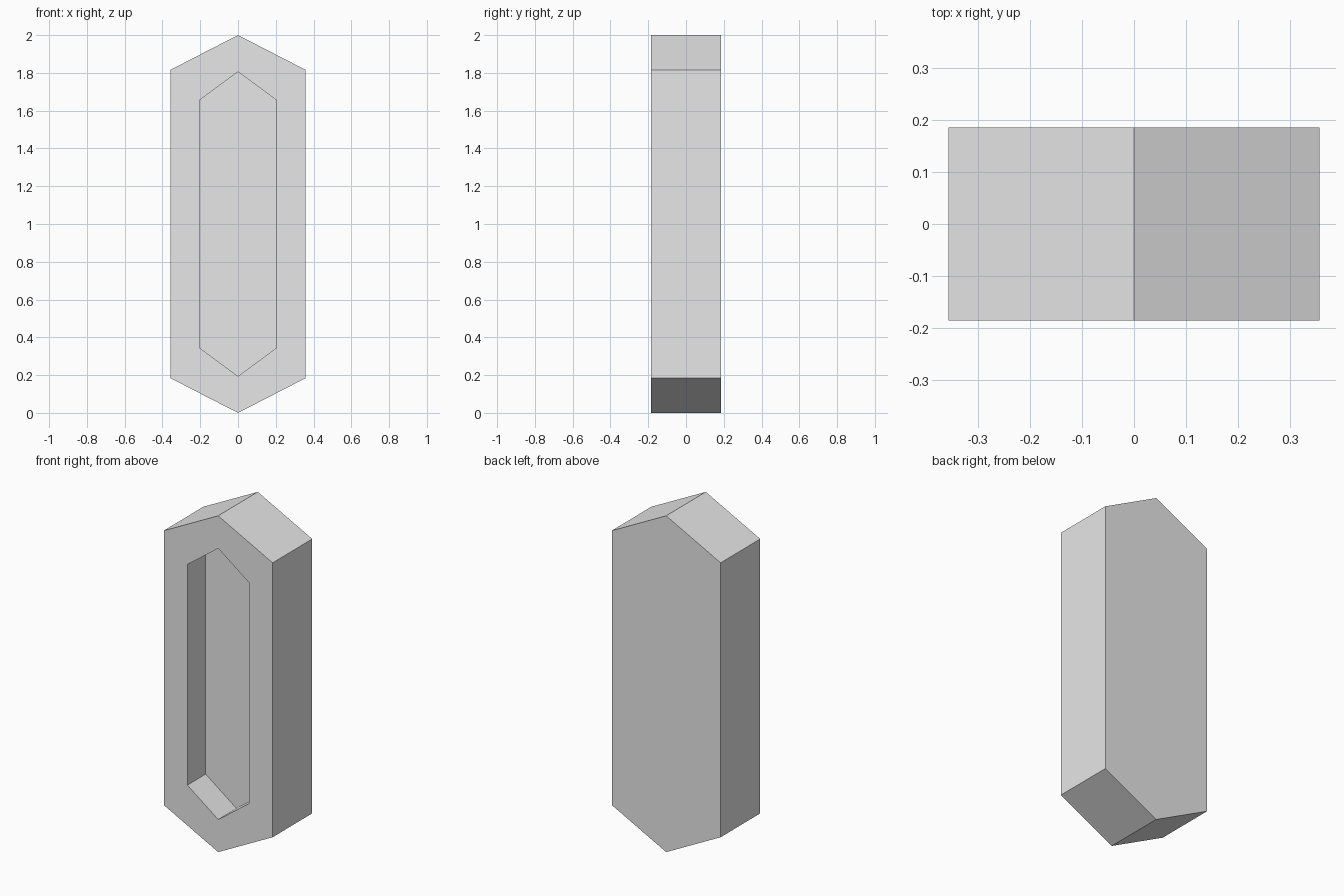
import bpy
import bmesh

cube = bpy.data.objects.get("Cube")
if cube:
    bpy.data.objects.remove(cube, do_unlink=True)

HALF_DEPTH = 0.186
RECESS_DEPTH = 0.172

grey = bpy.data.materials.new("light_grey")
grey.use_nodes = True
grey.diffuse_color = (0.8, 0.8, 0.8, 1)
grey.node_tree.nodes["Principled BSDF"].inputs["Base Color"].default_value = grey.diffuse_color


def hexagon(bm, half_width, shoulder, tip, y):
    """Ring of an upright, elongated hexagon centred on z = 1."""
    outline = [(0, -tip), (half_width, -shoulder), (half_width, shoulder),
               (0, tip), (-half_width, shoulder), (-half_width, -shoulder)]
    return [bm.verts.new((x, y, 1 + z)) for x, z in outline]


def bridge(bm, a, b):
    for i in range(len(a)):
        j = (i + 1) % len(a)
        bm.faces.new((a[i], a[j], b[j], b[i]))


# Hexagonal block with a matching recess sunk into the front
bm = bmesh.new()
outer, inner = (0.358, 0.816, 1.0), (0.203, 0.656, 0.806)
rings = [hexagon(bm, *outer, HALF_DEPTH),
         hexagon(bm, *outer, -HALF_DEPTH),
         hexagon(bm, *inner, -HALF_DEPTH),
         hexagon(bm, *inner, -HALF_DEPTH + RECESS_DEPTH)]
for a, b in zip(rings, rings[1:]):
    bridge(bm, a, b)
bm.faces.new(rings[0])
bm.faces.new(rings[-1])
bmesh.ops.recalc_face_normals(bm, faces=bm.faces)

mesh = bpy.data.meshes.new("recessed_block")
bm.to_mesh(mesh)
bm.free()
mesh.materials.append(grey)
block = bpy.data.objects.new("recessed_block", mesh)
bpy.context.collection.objects.link(block)
